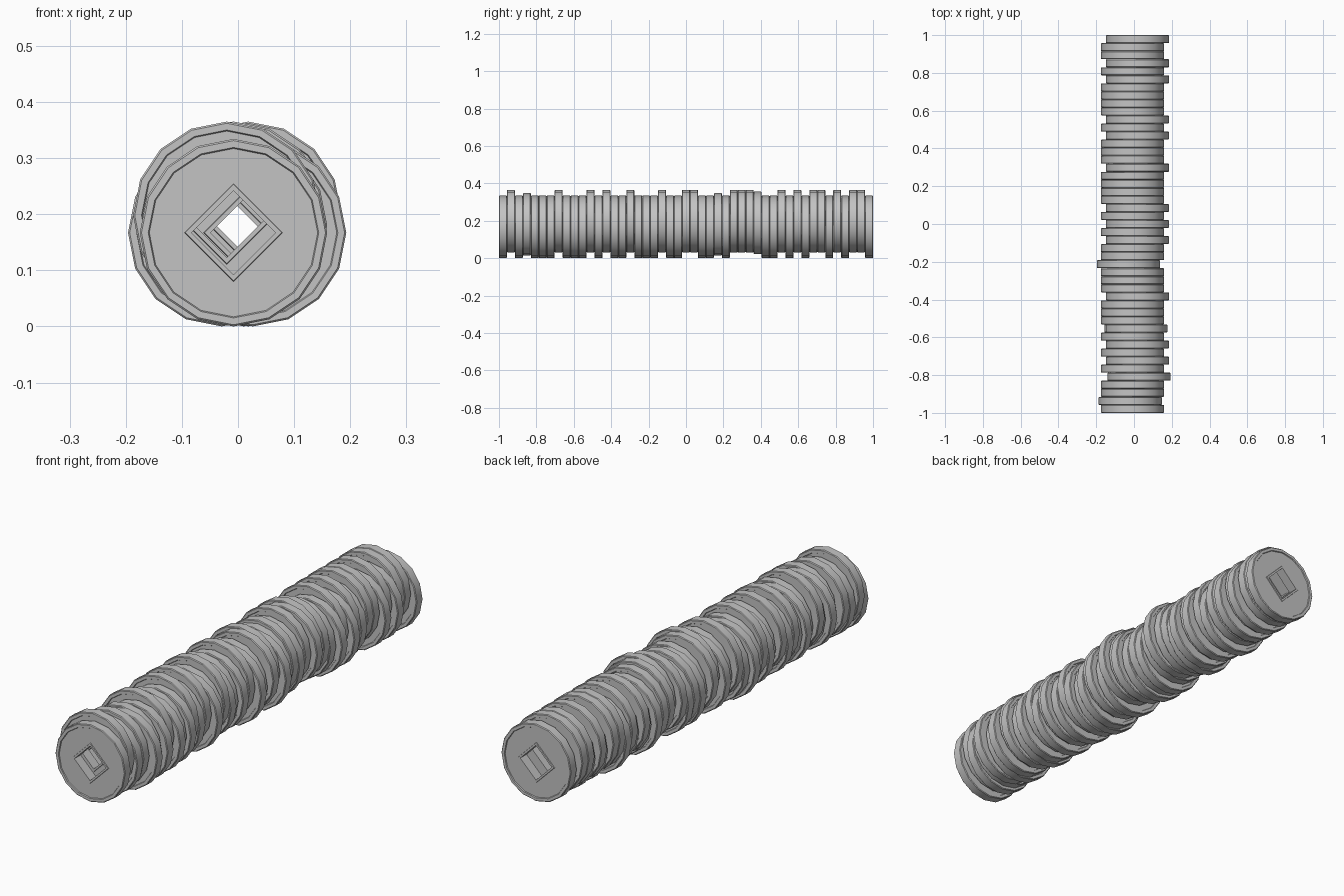
import bpy, bmesh, math

old = bpy.data.objects.get("Cube")
if old:
    bpy.data.objects.remove(old)

metal = bpy.data.materials.new("grey metal")
metal.use_nodes = True
metal.diffuse_color = (0.55, 0.55, 0.55, 1)
metal.node_tree.nodes["Principled BSDF"].inputs["Base Color"].default_value = (0.55, 0.55, 0.55, 1)

COUNT, SIDES = 47, 16
PITCH = 2 / COUNT
HALF = PITCH / 2
RECESS = HALF - 0.004


def loop_points(shape, size, y):
    """A ring around the y axis: a round polygon or a diamond."""
    points = []
    for k in range(SIDES):
        a = math.tau * k / SIDES
        c, s = math.cos(a), math.sin(a)
        r = size if shape == "round" else size / (abs(c) + abs(s))
        points.append((r * c, y, r * s))
    return points


# Coin section from the hole, over the front face and rim, mirrored to the back
front = [("diamond", 0.075, HALF), ("diamond", 0.086, HALF),
         ("diamond", 0.0875, RECESS), ("round", 0.150, RECESS),
         ("round", 0.152, HALF), ("round", 0.164, HALF),
         ("round", 0.167, HALF - 0.003)]
section = [(s, r, -y) for s, r, y in front] + front[::-1]

bm = bmesh.new()
rings = [[bm.verts.new(p) for p in loop_points(*row)] for row in section]
for a, b in zip(rings, rings[1:] + rings[:1]):
    for k in range(SIDES):
        n = (k + 1) % SIDES
        bm.faces.new((a[k], a[n], b[n], b[k]))
bmesh.ops.recalc_face_normals(bm, faces=bm.faces)
mesh = bpy.data.meshes.new("coin")
bm.to_mesh(mesh)
bm.free()
mesh.materials.append(metal)

# Coins pushed sideways or upward in the stack, counted from the front
side_shift = {i: 0.018 for i in (6, 8, 14, 21, 23, 25, 30, 34, 36, 41, 43, 46)}
side_shift.update({1: -0.02, 4: 0.026, 10: 0.01, 18: -0.029})
raised = {i: 0.198 for i in (1, 7, 11, 13, 16, 20, 23, 24, 29, 30, 31,
                             35, 37, 39, 40, 42, 44, 45)}
raised.update({3: 0.18, 27: 0.18, 32: 0.188})

for i in range(COUNT):
    coin = bpy.data.objects.new(f"coin_{i + 1}", mesh)
    coin.location = (side_shift.get(i, -0.008), -1 + PITCH * (i + 0.5), raised.get(i, 0.167))
    bpy.context.collection.objects.link(coin)

# Soft shading around the rim, with sharp edges kept
bpy.ops.object.select_all(action="DESELECT")
coin.select_set(True)
bpy.context.view_layer.objects.active = coin
bpy.ops.object.shade_smooth_by_angle(angle=math.radians(30))
